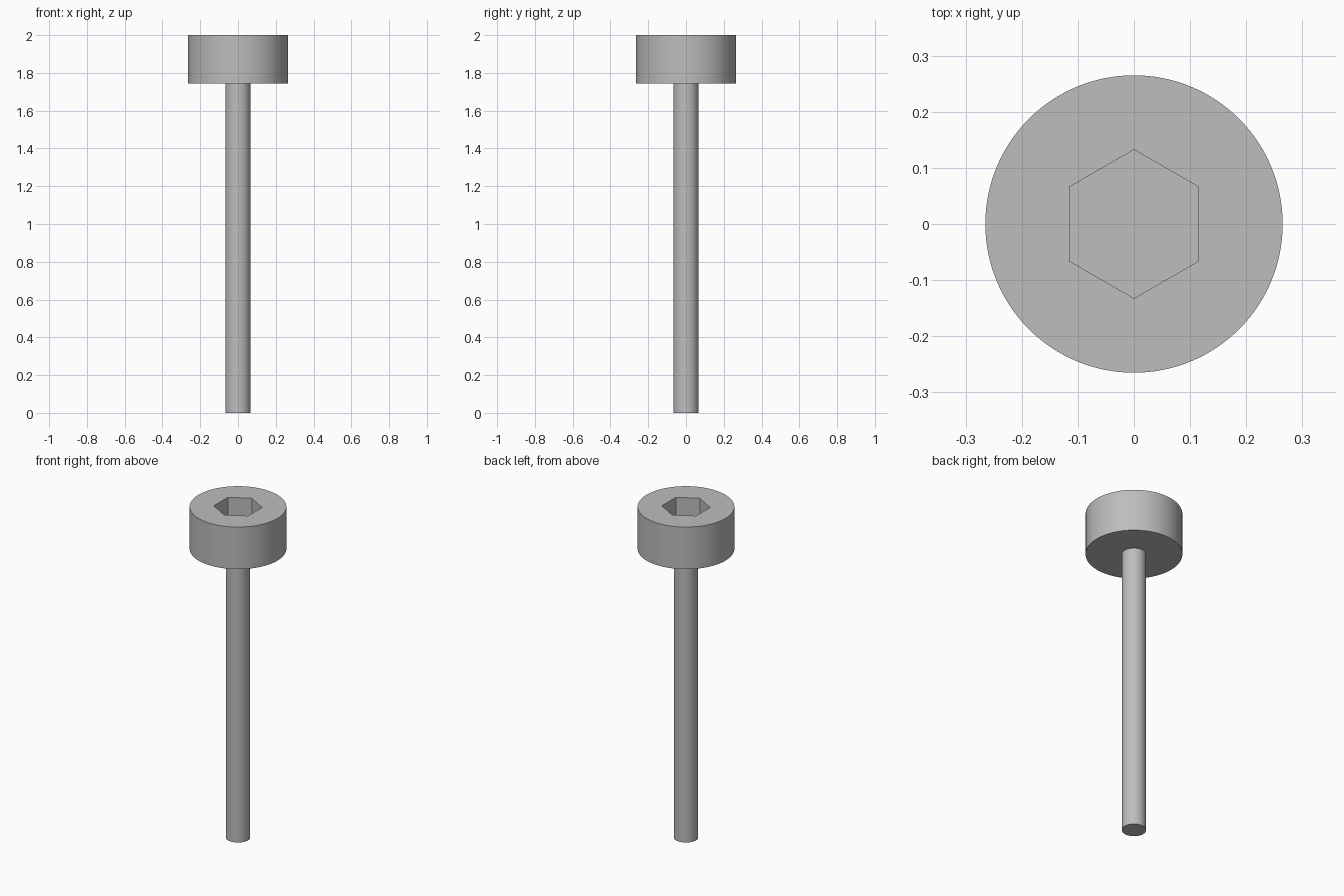
import bpy
import math

if "Cube" in bpy.data.objects:
    bpy.data.objects.remove(bpy.data.objects["Cube"])

HEIGHT, HEAD_BASE = 2.0, 1.745
HEAD_R, SHANK_R, SOCKET_R = 0.265, 0.067, 0.1325
SOCKET_DEPTH = 0.13

steel = bpy.data.materials.new("steel_grey")
steel.use_nodes = True
grey = (0.51, 0.51, 0.51, 1)
steel.diffuse_color = grey
steel.node_tree.nodes["Principled BSDF"].inputs["Base Color"].default_value = grey


def prism(name, sides, radius, z0, z1, turn=0.0):
    bpy.ops.mesh.primitive_cylinder_add(
        vertices=sides, radius=radius, depth=z1 - z0,
        location=(0, 0, (z0 + z1) / 2), rotation=(0, 0, turn))
    obj = bpy.context.object
    obj.name = obj.data.name = name
    obj.data.materials.append(steel)
    return obj


def smooth(obj):
    bpy.ops.object.select_all(action="DESELECT")
    obj.select_set(True)
    bpy.context.view_layer.objects.active = obj
    bpy.ops.object.shade_smooth_by_angle(angle=math.radians(30))


# Plain round shank
shank = prism("shank", 96, SHANK_R, 0, HEAD_BASE)
smooth(shank)

# Cylindrical head with a hexagonal socket, corners on the y axis
head = prism("head", 128, HEAD_R, HEAD_BASE, HEIGHT)
cutter = prism("socket_cutter", 6, SOCKET_R, HEIGHT - SOCKET_DEPTH, HEIGHT + 0.1)
cutter.hide_render = True
cut = head.modifiers.new("hex_socket", "BOOLEAN")
cut.operation = "DIFFERENCE"
cut.solver = "EXACT"
cut.object = cutter
bpy.context.view_layer.objects.active = head
bpy.ops.object.modifier_apply(modifier=cut.name)
bpy.data.objects.remove(cutter)
smooth(head)
